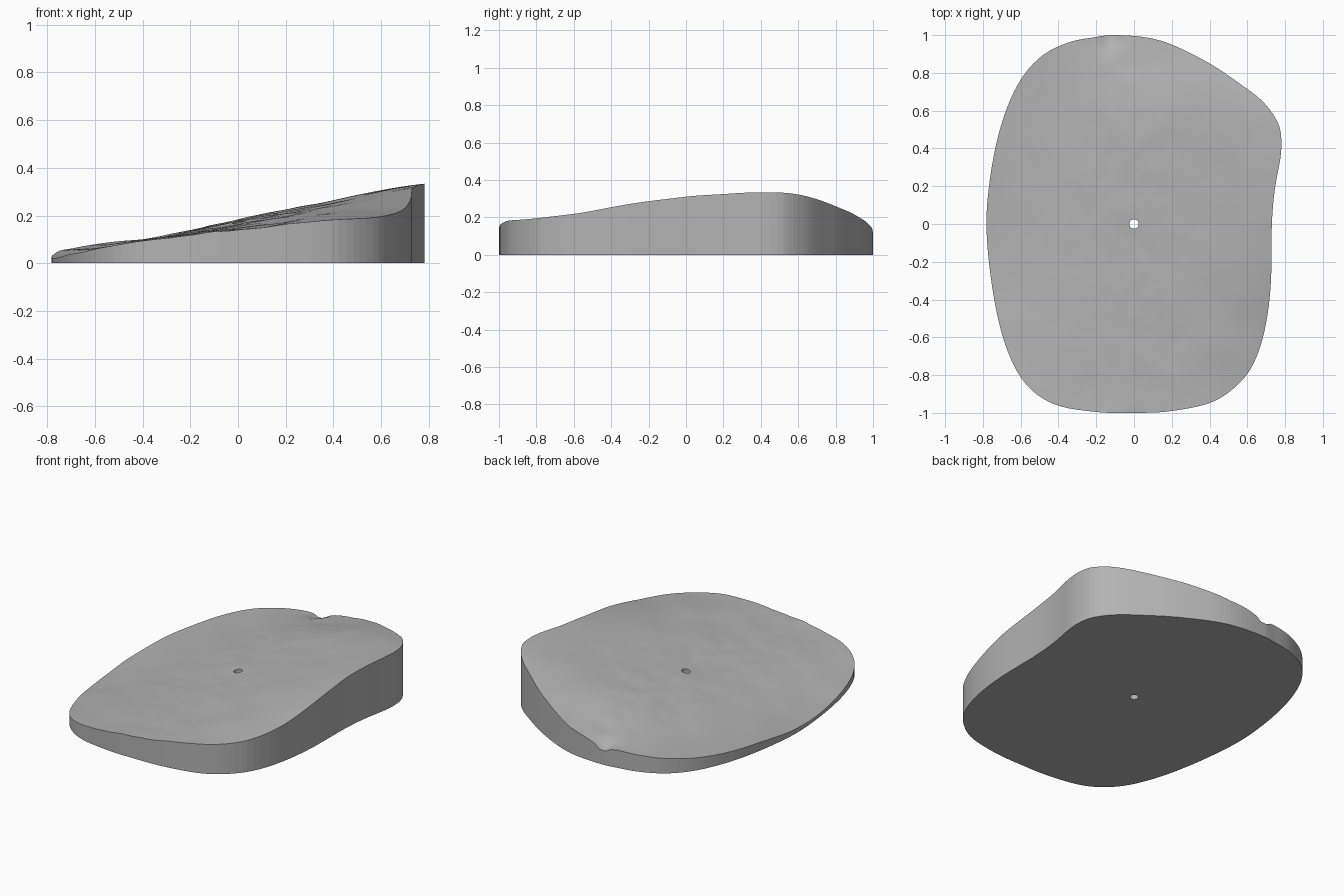
import bpy, bmesh, math
from mathutils import Vector, noise

if "Cube" in bpy.data.objects:
    bpy.data.objects.remove(bpy.data.objects["Cube"], do_unlink=True)

SEGMENTS, RINGS, HOLE = 180, 44, 0.025

# Outline control points, clockwise from the notch at the back
OUTLINE = [(-.12, 1), (.05, .99), (.2, .95), (.4, .85), (.55, .75), (.68, .65), (.76, .54),
           (.78, .45), (.775, .35), (.745, .18), (.73, 0), (.725, -.3), (.7, -.52),
           (.65, -.7), (.57, -.83), (.42, -.94), (.2, -.99), (0, -1), (-.2, -.995),
           (-.42, -.955), (-.57, -.85), (-.67, -.67), (-.74, -.4), (-.78, -.05),
           (-.765, .22), (-.71, .5), (-.62, .73), (-.5, .88), (-.35, .96), (-.2, .99)]

# Top heights: rows from front to back, columns from right to left of the model
HEIGHTS = [(.03, .095, .14, .18, .18),
           (.03, .095, .15, .205, .22),
           (.02, .095, .163, .235, .29),
           (.04, .10, .178, .25, .33),
           (.06, .10, .18, .262, .328),
           (.08, .10, .14, .225, .275)]


def blend(a, b, c, d, t):
    """Smooth curve between b and c."""
    return b + (c - a) * t / 2 + (a - 2.5 * b + 2 * c - d / 2) * t * t \
        + ((d - a) / 2 + 1.5 * (b - c)) * t ** 3


def sample(values, u):
    """Smooth curve through an open row of values."""
    last = len(values) - 1
    i = max(0, min(last - 1, math.floor(u)))
    pick = [values[max(0, min(last, i + k))] for k in (-1, 0, 1, 2)]
    return blend(*pick, u - i)


def height(x, y):
    z = sample([sample(row, (x + .78) / .39) for row in HEIGHTS], (y + 1) / .4)
    # hand-worked ripples and a fine lengthwise ridge
    z += .005 * noise.noise(Vector((x * 5, y * 4, 3)))
    z += .004 * noise.noise(Vector((x * 13, y * 9, 7))) * math.exp(-(x / .3) ** 2)
    # narrow notch at the back rim
    z -= .06 * math.exp(-abs(x + .12) / .035 - ((y - 1) / .07) ** 2)
    return max(z, .015)


# Resample the outline at even angles around the hole
dense = []
n = len(OUTLINE)
for i in range(n):
    p = [Vector(OUTLINE[(i + k) % n]) for k in (-1, 0, 1, 2)]
    dense += [blend(*p, s / 24) for s in range(24)]
rim = []
for i in range(SEGMENTS):
    a = math.tau * i / SEGMENTS
    direction = Vector((math.cos(a), math.sin(a)))
    rim.append(max(dense, key=lambda q: q.normalized().dot(direction)))

# Slab: rings run from the hole out to the rim, with a wall and a flat base
bm = bmesh.new()


def ring(t, top):
    verts = []
    for i, edge in enumerate(rim):
        a = math.tau * i / SEGMENTS
        inner = Vector((math.cos(a), math.sin(a))) * HOLE
        q = inner.lerp(edge, t)
        verts.append(bm.verts.new((q.x, q.y, height(q.x, q.y) if top else 0)))
    return verts


def bridge(lower, upper, smooth):
    for i in range(SEGMENTS):
        j = (i + 1) % SEGMENTS
        face = bm.faces.new((lower[i], lower[j], upper[j], upper[i]))
        face.smooth = smooth


loops = [ring(k / RINGS, True) for k in range(RINGS + 1)]
for inside, outside in zip(loops, loops[1:]):
    bridge(outside, inside, True)
base_inner, base_outer = ring(0, False), ring(1, False)
bridge(base_outer, loops[-1], False)
bridge(loops[0], base_inner, False)
bridge(base_inner, base_outer, False)
bmesh.ops.recalc_face_normals(bm, faces=bm.faces)

# Keep the rim and hole borders crisp
for e in bm.edges:
    if len(e.link_faces) == 2 and not all(f.smooth for f in e.link_faces):
        e.smooth = False

mesh = bpy.data.meshes.new("contoured_slab")
bm.to_mesh(mesh)
bm.free()
slab = bpy.data.objects.new("contoured_slab", mesh)
bpy.context.collection.objects.link(slab)

# Plain grey material
grey = bpy.data.materials.new("plain_grey")
grey.use_nodes = True
colour = (.45, .45, .45, 1)
grey.diffuse_color = colour
grey.node_tree.nodes["Principled BSDF"].inputs["Base Color"].default_value = colour
mesh.materials.append(grey)
